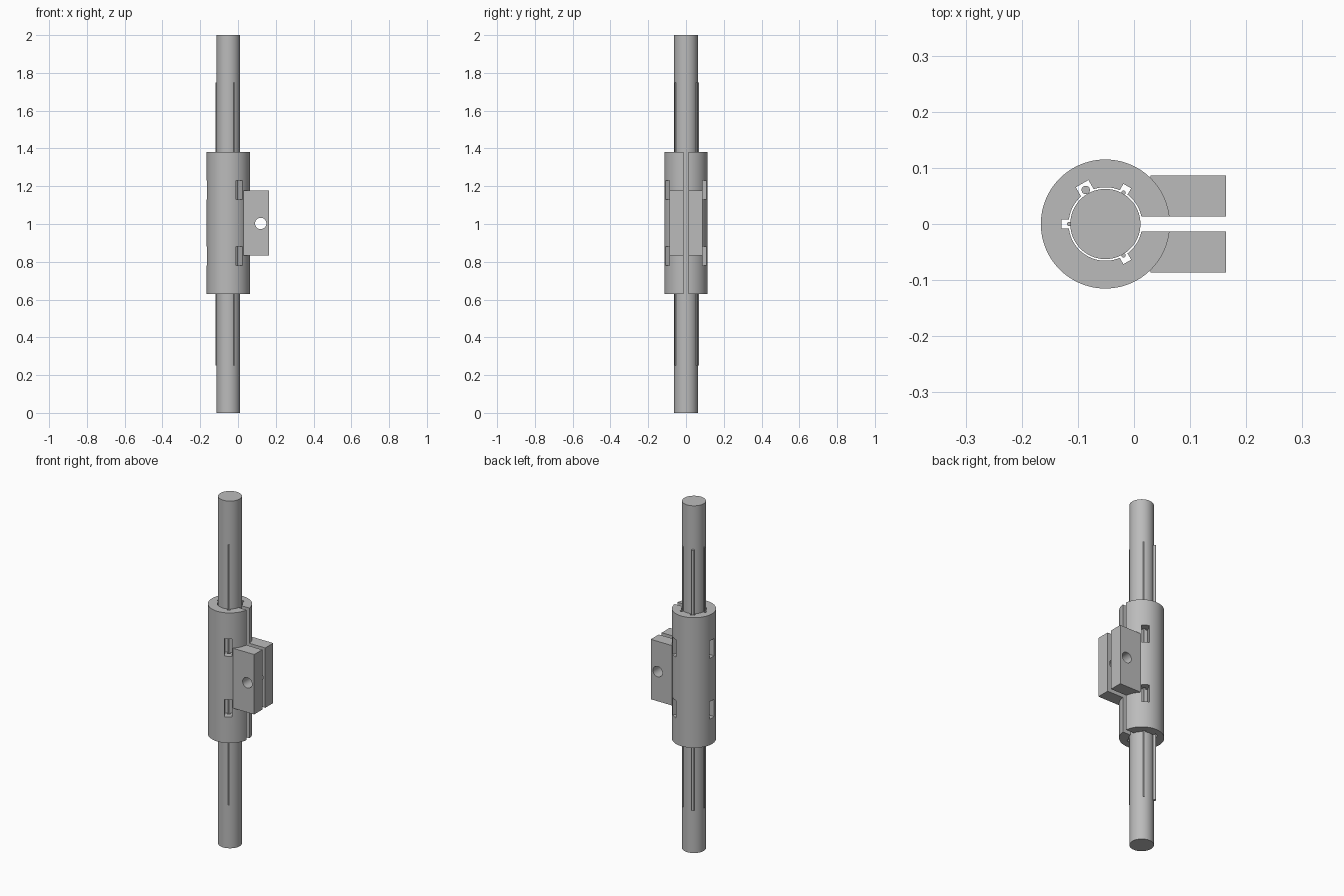
import bpy
from math import radians, cos, sin
from mathutils import Vector

if "Cube" in bpy.data.objects:
    bpy.data.objects.remove(bpy.data.objects["Cube"])

AXIS = -0.051            # x of the shaft centre line
MID = 1.0                # z of the middle of the clamp
WIRE_ANGLES = (60, 180, 300)
TUBE_ANGLE = 120

grey = bpy.data.materials.new("plain grey")
grey.use_nodes = True
colour = (0.5, 0.5, 0.5, 1)
grey.diffuse_color = colour
grey.node_tree.nodes["Principled BSDF"].inputs["Base Color"].default_value = colour


def finish(ob, name):
    ob.name = name
    ob.data.materials.clear()
    ob.data.materials.append(grey)
    return ob


def cylinder(name, radius, length, loc, rot=(0, 0, 0), sides=96):
    bpy.ops.mesh.primitive_cylinder_add(vertices=sides, radius=radius, depth=length,
                                        location=loc, rotation=rot)
    return finish(bpy.context.object, name)


def box(name, size, loc, turn=0):
    bpy.ops.mesh.primitive_cube_add(size=1, location=loc, rotation=(0, 0, radians(turn)))
    ob = bpy.context.object
    ob.scale = size
    bpy.ops.object.transform_apply(location=False, rotation=False, scale=True)
    return finish(ob, name)


def around(angle, radius, z=MID):
    a = radians(angle)
    return Vector((AXIS + radius * cos(a), radius * sin(a), z))


def radial_box(name, angle, inner, outer, width, height, z=MID):
    return box(name, (outer - inner, width, height),
               around(angle, (inner + outer) / 2, z), angle)


def cut(ob, cutter):
    mod = ob.modifiers.new("cut", 'BOOLEAN')
    mod.operation = 'DIFFERENCE'
    mod.solver = 'EXACT'
    mod.object = cutter
    bpy.context.view_layer.objects.active = ob
    bpy.ops.object.modifier_apply(modifier=mod.name)
    bpy.data.objects.remove(cutter)


def smooth(ob):
    bpy.ops.object.select_all(action='DESELECT')
    ob.select_set(True)
    bpy.context.view_layer.objects.active = ob
    bpy.ops.object.shade_smooth_by_angle(angle=radians(30))


# Shaft
smooth(cylinder("shaft", 0.0625, 2, (AXIS, 0, MID)))

# Thin wires and one thicker tube lying along the shaft
for i, angle in enumerate(WIRE_ANGLES):
    smooth(cylinder(f"wire_{i + 1}", 0.004, 1.5, around(angle, 0.0645), sides=16))
smooth(cylinder("thick_wire", 0.0075, 1.5, around(TUBE_ANGLE, 0.07), sides=24))

# Split sleeve: bore, lengthwise slit, keyways and windows
sleeve = cylinder("sleeve", 0.115, 0.75, (AXIS, 0, 1.005))
cut(sleeve, cylinder("bore", 0.0655, 1, (AXIS, 0, MID)))
cut(sleeve, radial_box("slit", 0, 0.03, 0.2, 0.027, 1))
cut(sleeve, radial_box("wide_keyway", TUBE_ANGLE, 0.04, 0.083, 0.026, 1))
for angle in WIRE_ANGLES:
    cut(sleeve, radial_box("keyway", angle, 0.04, 0.078, 0.016, 1))
    for z in (0.83, 1.18):
        cut(sleeve, radial_box("window", angle, 0.05, 0.15, 0.04, 0.1, z))
smooth(sleeve)

# Pair of clamp lugs with a bolt hole
for side, name in ((-1, "front_lug"), (1, "back_lug")):
    lug = box(name, (0.1345, 0.073, 0.345), (0.0968, side * 0.05, 1.005))
    cut(lug, cylinder("bolt_hole", 0.03, 0.3, (0.12, side * 0.05, 1.003),
                      (radians(90), 0, 0), 48))
    smooth(lug)
